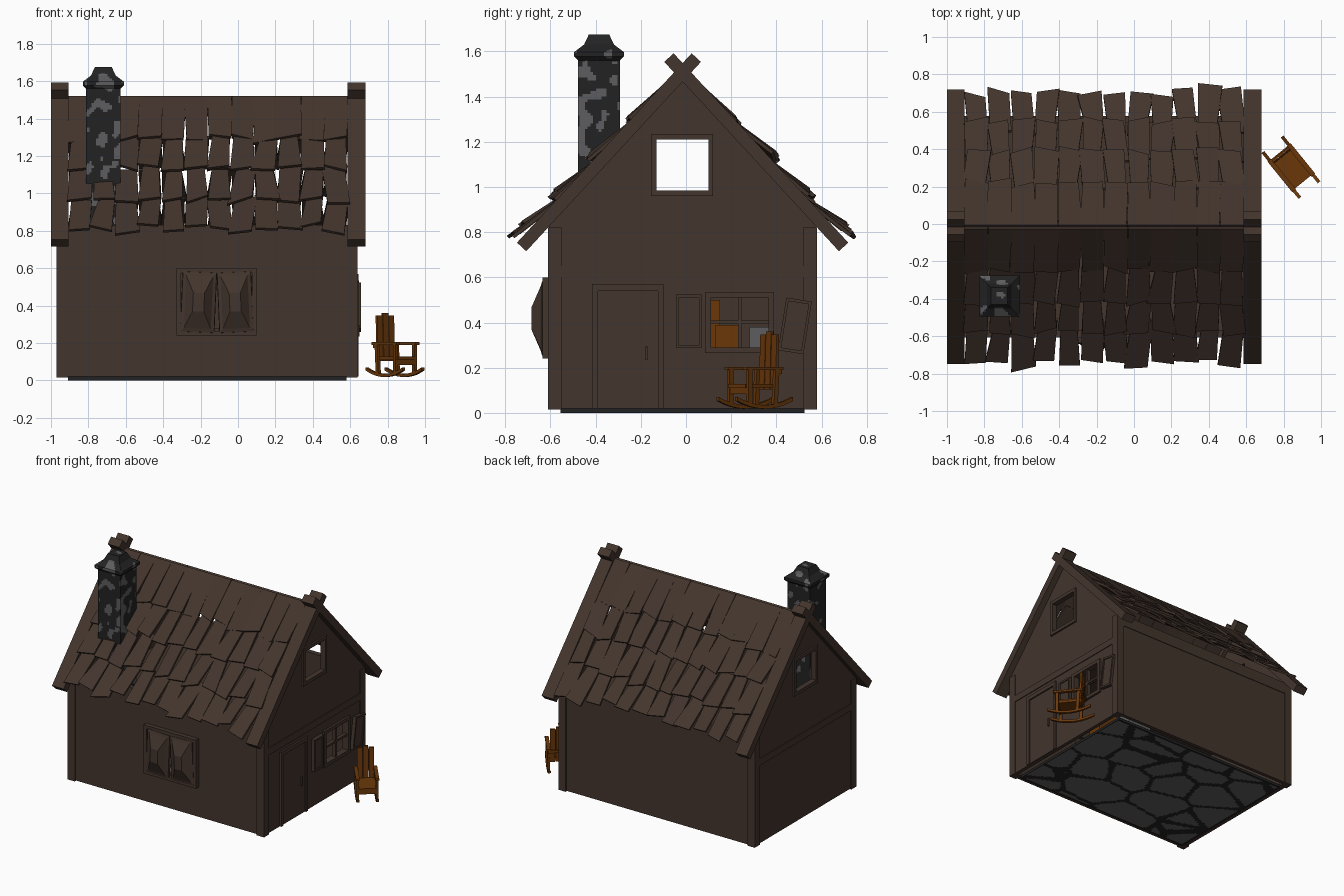
import bpy, bmesh, math, random
from mathutils import Matrix, Vector, noise

if "Cube" in bpy.data.objects:
    bpy.data.objects.remove(bpy.data.objects["Cube"])

random.seed(7)


def material(name, col):
    m = bpy.data.materials.new(name)
    m.diffuse_color = (*col, 1)
    m.use_nodes = True
    m.node_tree.nodes["Principled BSDF"].inputs["Base Color"].default_value = m.diffuse_color
    return m


WOOD = material("brown_wood", (0.056, 0.035, 0.026))
ORANGE = material("orange_wood", (0.145, 0.039, 0.003))
MORTAR = material("dark_mortar", (0.016, 0.016, 0.017))
STONE = material("grey_stone", (0.11, 0.11, 0.115))

YC = -0.015                         # house centre line
APEX = 1.507                        # where the roof planes meet
A = math.atan(1.084)                # roof pitch
SA, CA = math.sin(A), math.cos(A)
YZ = Matrix(((0, 0, 1, 0), (1, 0, 0, 0), (0, 1, 0, 0), (0, 0, 0, 1)))
XZ = Matrix(((1, 0, 0, 0), (0, 0, -1, 0), (0, 1, 0, 0), (0, 0, 0, 1)))


def finish(name, bm, mats, mtx=Matrix()):
    bmesh.ops.transform(bm, matrix=mtx, verts=bm.verts)
    bmesh.ops.recalc_face_normals(bm, faces=bm.faces)
    me = bpy.data.meshes.new(name)
    bm.to_mesh(me)
    bm.free()
    for m in mats:
        me.materials.append(m)
    ob = bpy.data.objects.new(name, me)
    bpy.context.collection.objects.link(ob)
    return ob


def box(name, lo, hi, mat=WOOD, mtx=Matrix()):
    lo, hi = Vector(lo), Vector(hi)
    bm = bmesh.new()
    bmesh.ops.create_cube(bm, size=1)
    for v in bm.verts:
        v.co = Vector(v.co[i] * (hi[i] - lo[i]) + (lo[i] + hi[i]) / 2 for i in range(3))
    return finish(name, bm, [mat], mtx)


def rect(a0, a1, b0, b1):
    return [(a0, b0), (a1, b0), (a1, b1), (a0, b1)]


def plate(name, outlines, c0, c1, mtx, mat=WOOD):
    """Flat outline (further outlines are holes) extruded from c0 to c1."""
    bm = bmesh.new()
    edges = []
    for pts in outlines:
        vs = [bm.verts.new((a, b, c0)) for a, b in pts]
        edges += [bm.edges.new((vs[i - 1], vs[i])) for i in range(len(vs))]
    bmesh.ops.triangle_fill(bm, edges=edges, use_beauty=True)
    ext = bmesh.ops.extrude_face_region(bm, geom=bm.faces[:], use_keep_orig=True)
    for v in ext["geom"]:
        if isinstance(v, bmesh.types.BMVert):
            v.co.z = c1
    return finish(name, bm, [mat], mtx)


def loft(rings):
    """Four-sided stack of (half a, half b, c) rings."""
    bm = bmesh.new()
    loops = [[bm.verts.new((sx * a, sy * b, c)) for sx, sy in ((-1, -1), (1, -1), (1, 1), (-1, 1))]
             for a, b, c in rings]
    for lo, hi in zip(loops, loops[1:]):
        for i in range(4):
            bm.faces.new((lo[i - 1], lo[i], hi[i], hi[i - 1]))
    bm.faces.new(loops[0])
    bm.faces.new(loops[-1])
    return bm


def stonework(bm, size, step, rule):
    """Slice into a fine grid and colour each cell stone or mortar."""
    for axis in range(3):
        n = Vector((axis == 0, axis == 1, axis == 2))
        lo = min(v.co[axis] for v in bm.verts)
        hi = max(v.co[axis] for v in bm.verts)
        if hi - lo < 0.05:
            continue
        k = lo + step
        while k < hi - 0.004:
            bmesh.ops.bisect_plane(bm, geom=bm.verts[:] + bm.edges[:] + bm.faces[:],
                                   plane_co=n * k, plane_no=n)
            k += step
    for f in bm.faces:
        c = f.calc_center_median()
        f.material_index = int(rule(Vector(c[i] / size[i] for i in range(3))))


def slab_rule(p):
    d = noise.voronoi(Vector((p.x, p.y, 0.3)))[0]
    return d[1] - d[0] > 0.09 and abs(p.x * 0.36) < 0.735 and abs(p.y * 0.27) < 0.53


# stone floor slab
bm = loft([(0.745, 0.54, 0), (0.745, 0.54, 0.02)])
stonework(bm, (0.36, 0.27, 1), 0.015, slab_rule)
finish("stone_floor", bm, [MORTAR, STONE], Matrix.Translation((-0.165, YC, 0)))

# chimney with flared cap, running down to the floor
bm = loft([(0.093, 0.093, 0.02), (0.093, 0.093, 1.56), (0.11, 0.11, 1.577), (0.11, 0.11, 1.597),
           (0.066, 0.066, 1.63), (0.045, 0.045, 1.675)])
stonework(bm, (0.062, 0.062, 0.075), 0.012, lambda p: noise.noise(p + Vector((3.3, 1.7, 0.4))) > 0.17)
finish("chimney", bm, [MORTAR, STONE], Matrix.Translation((-0.72, -0.385, 0)))

# gable walls
top_win = rect(-0.13, 0.10, 0.985, 1.21)
gable = [(YC - 0.59, 0.02), (YC + 0.59, 0.02), (YC + 0.59, 0.83), (YC, 1.475), (YC - 0.59, 0.83)]
plate("right_gable_wall", [gable, top_win, rect(0.11, 0.365, 0.29, 0.51)], 0.605, 0.632, YZ)
plate("left_gable_wall", [gable, top_win], -0.962, -0.935, YZ)
for side, x0, x1 in (("right", 0.61, 0.645), ("left", -0.975, -0.94)):
    plate(side + "_gable_window_frame", [rect(-0.155, 0.12, 0.96, 1.235), top_win], x0, x1, YZ)
    box(side + "_gable_beam", (max(x0, -0.969), -0.6, 0.60), (min(x1, 0.638), 0.57, 0.65))

# long walls, eave beams and corner posts
plate("front_wall", [rect(-0.955, 0.625, 0.02, 0.82), rect(-0.29, 0.06, 0.28, 0.56)], 0.575, 0.602, XZ)
box("back_wall", (-0.955, 0.545, 0.02), (0.625, 0.572, 0.82))
box("front_eave_beam", (-0.96, -0.607, 0.745), (0.63, -0.57, 0.83))
box("back_eave_beam", (-0.96, 0.54, 0.745), (0.63, 0.577, 0.83))
for x in (-0.97, 0.58):
    for y in (-0.61, 0.52):
        box("corner_post", (x, y, 0.015), (x + 0.06, y + 0.06, 0.82))
box("loft_floor", (-0.94, -0.58, 0.62), (0.61, 0.55, 0.64))

# crossed barge boards on both gable ends
for x in (-0.953, 0.633):
    for s in (-1, 1):
        m = Matrix.Translation((x, YC + s * 0.326, 1.1535)) @ Matrix.Rotation(-s * A, 4, "X")
        box("barge_board", (-0.0475, -0.57, -0.028), (0.0475, 0.57, 0.028), WOOD, m)

# crooked roof shingles in four rows per slope: (bottom position, lift)
ROWS = ((1.005, 0.055), (0.785, 0.037), (0.548, 0.035), (0.318, 0.016))
X0, X1, N = -0.905, 0.585, 12
for s, side in ((-1, "front"), (1, "back")):
    bm = bmesh.new()

    def slope(x, t, off):
        return Vector((x, YC + s * (t * CA + off * SA), APEX - t * SA + off * CA))

    for row, (tb, lift) in enumerate(ROWS):
        for i in range(N):
            step = (X1 - X0) / N
            xc = X0 + (i + 0.5) * step
            lean = random.uniform(-0.018, 0.018) * (0.4 if row == 3 else 1)
            wb = random.uniform(0.055, 0.067)
            wt = 0.064 if row == 3 else random.uniform(0.042, 0.062)
            tlen = 0.32 if row == 3 else random.uniform(0.25, 0.29)
            end = tb + random.uniform(-0.035, 0.035) * (1.1 if row == 0 else 0.5)
            skew = random.uniform(-0.02, 0.02)
            rise = lift + random.uniform(-0.008, 0.008)
            twist = random.uniform(-0.012, 0.012)
            cube = bmesh.ops.create_cube(bm, size=2)["verts"]
            for v in cube:
                u, w, h = v.co
                low = w > 0
                x = xc + u * (wb if low else wt) + (lean if low else -lean)
                t = end + u * skew if low else tb - tlen
                off = (rise + u * twist if low else 0.0) + (0.016 if h > 0 else 0)
                v.co = slope(min(max(x, X0 - 0.02), X1 + 0.02), t, off)
    finish(side + "_roof_shingles", bm, [WOOD])
    m = Matrix.Translation((0, YC, APEX - 0.014)) @ Matrix.Rotation(-s * A, 4, "X")
    box(side + "_ridge_plank", (X0, min(0, s * 0.1), -0.012), (X1, max(0, s * 0.1), 0.012), WOOD, m)

# front window frame and two bulging shutters
plate("front_window_frame", [rect(-0.33, 0.10, 0.24, 0.60), rect(-0.305, 0.075, 0.265, 0.575)],
      0.59, 0.635, XZ)
for x, tilt in ((-0.211, 2.5), (-0.015, -2.5)):
    bm = loft([(0.092, 0.165, 0), (0.09, 0.16, 0.02), (0.072, 0.14, 0.026), (0.03, 0.05, 0.066)])
    finish("front_shutter", bm, [WOOD], Matrix.Translation((x, -0.617, 0.418)) @
           Matrix.Rotation(math.radians(tilt), 4, "Y") @ XZ)

# door
plate("door_frame", [[(-0.415, 0.02), (-0.39, 0.02), (-0.39, 0.54), (-0.125, 0.54), (-0.125, 0.02),
                      (-0.10, 0.02), (-0.10, 0.57), (-0.415, 0.57)]], 0.62, 0.645, YZ)
box("door", (0.62, -0.387, 0.022), (0.637, -0.128, 0.537))
box("door_handle", (0.63, -0.18, 0.235), (0.65, -0.17, 0.295))

# side window with glazing bars and open shutters
plate("side_window_frame", [rect(0.085, 0.39, 0.265, 0.535), rect(0.11, 0.365, 0.29, 0.51)], 0.60, 0.648, YZ)
box("window_bar_upright", (0.61, 0.23, 0.28), (0.638, 0.246, 0.52))
box("window_bar_cross", (0.61, 0.10, 0.395), (0.638, 0.375, 0.41))
for y, z, tilt in ((0.012, 0.405, 0), (0.482, 0.385, -9)):
    m = Matrix.Translation((0.632, y, z)) @ Matrix.Rotation(math.radians(tilt), 4, "X") @ YZ
    plate("side_shutter_rim", [rect(-0.057, 0.057, -0.118, 0.118), rect(-0.045, 0.045, -0.104, 0.104)],
          0, 0.026, m)
    plate("side_shutter_panel", [rect(-0.05, 0.05, -0.11, 0.11)], 0.004, 0.018, m)

# furniture glimpsed through the side window
box("wardrobe", (0.2, 0.06, 0.02), (0.34, 0.15, 0.5), ORANGE)
box("chest", (0.36, 0.13, 0.02), (0.52, 0.24, 0.39), ORANGE)
box("stove", (0.2, 0.28, 0.02), (0.4, 0.42, 0.38), STONE)

# rocking chair, local x forward and y sideways
CH = Matrix.Translation((0.848, 0.293, 0.018)) @ Matrix.Rotation(math.radians(-51), 4, "Z")


def arc(z):
    return [(u * 0.0262 - 0.014, z + 0.035 * (u / 6) ** 2) for u in range(-6, 7)]


for s in (-1, 1):
    y = s * 0.066
    plate("chair_rocker", [arc(0) + arc(0.017)[::-1]], -y - 0.009, -y + 0.009, CH @ XZ, ORANGE)
    box("chair_front_leg", (0.06, y - 0.009, 0.012), (0.082, y + 0.009, 0.175), ORANGE, CH)
    plate("chair_back_leg", [[(-0.085, 0.015), (-0.063, 0.015), (-0.073, 0.175), (-0.095, 0.175)]],
          -y - 0.009, -y + 0.009, CH @ XZ, ORANGE)
    box("chair_arm", (-0.115, y - 0.013, 0.172), (0.095, y + 0.013, 0.186), ORANGE, CH)
box("chair_seat", (-0.095, -0.062, 0.092), (0.088, 0.062, 0.11), ORANGE, CH)
box("chair_front_rail", (0.066, -0.06, 0.065), (0.08, 0.06, 0.095), ORANGE, CH)
box("chair_back_rail", (-0.113, -0.07, 0.155), (-0.1, 0.07, 0.175), ORANGE, CH)
for k, top in ((-1, 0.33), (0, 0.343), (1, 0.33)):
    y = k * 0.04
    plate("chair_back_slat", [[(-0.099, 0.085), (-0.085, 0.085), (-0.093, top), (-0.107, top)]],
          -y - 0.018, -y + 0.018, CH @ XZ, ORANGE)
